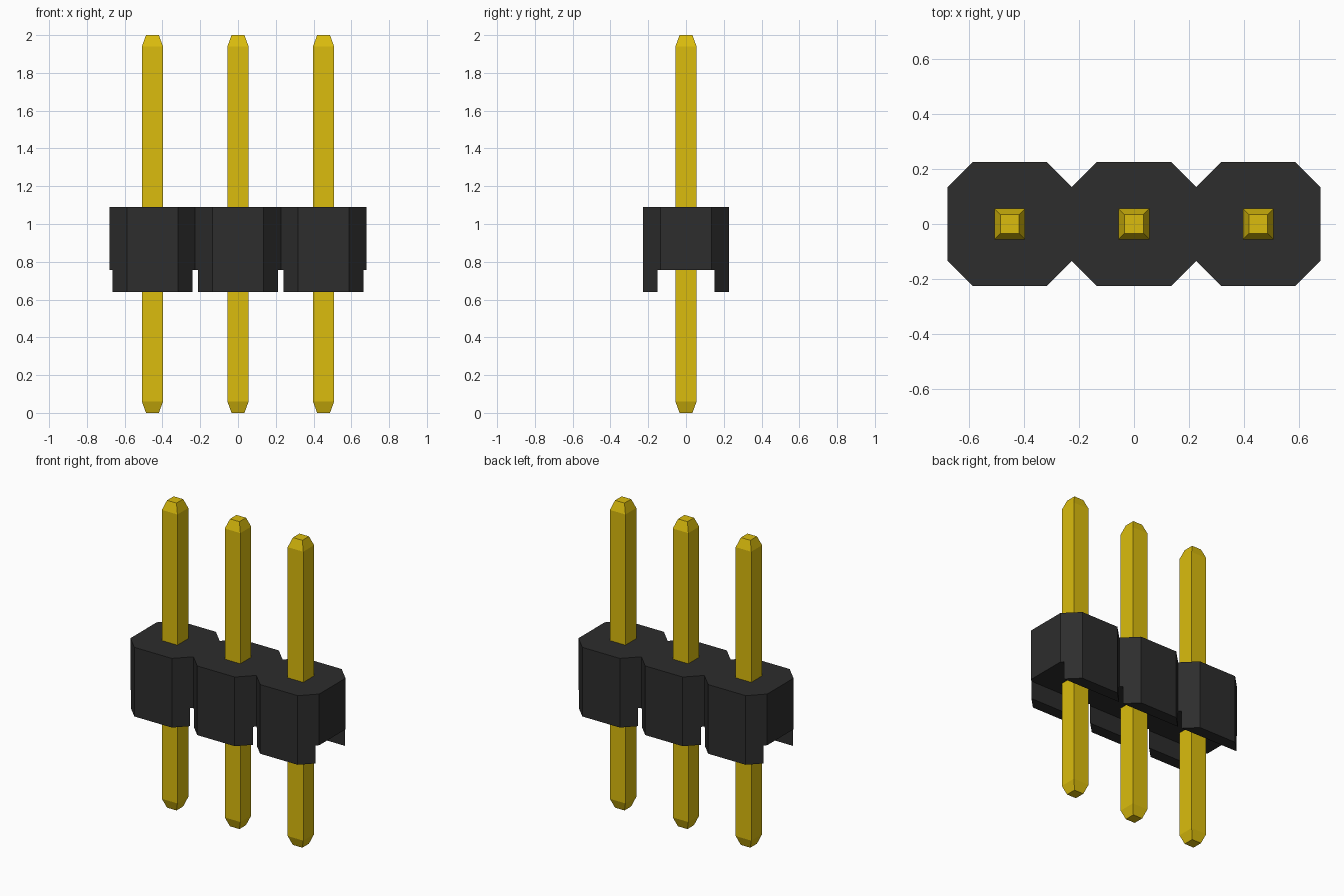
import bpy
import bmesh

if "Cube" in bpy.data.objects:
    bpy.data.objects.remove(bpy.data.objects["Cube"], do_unlink=True)

PITCH = 0.453
HALF = PITCH / 2      # half of one housing segment
FLAT = 0.135          # half length of each straight octagon side
COLUMNS = (-1, 0, 1)


def make_material(name, color, roughness):
    mat = bpy.data.materials.new(name)
    mat.use_nodes = True
    mat.diffuse_color = (*color, 1)
    bsdf = mat.node_tree.nodes["Principled BSDF"]
    bsdf.inputs["Base Color"].default_value = (*color, 1)
    bsdf.inputs["Roughness"].default_value = roughness
    return mat


def loft(name, rings, mat=None):
    """Join stacked rings of equal length into a closed solid."""
    bm = bmesh.new()
    loops = [[bm.verts.new(p) for p in ring] for ring in rings]
    for low, high in zip(loops, loops[1:]):
        for i in range(len(low)):
            j = (i + 1) % len(low)
            bm.faces.new((low[i], low[j], high[j], high[i]))
    bm.faces.new(loops[0][::-1])
    bm.faces.new(loops[-1])
    bmesh.ops.recalc_face_normals(bm, faces=bm.faces)
    mesh = bpy.data.meshes.new(name)
    bm.to_mesh(mesh)
    bm.free()
    obj = bpy.data.objects.new(name, mesh)
    bpy.context.collection.objects.link(obj)
    if mat:
        mesh.materials.append(mat)
    return obj


def rectangle(hx, hy, z, cx=0):
    return [(cx - hx, -hy, z), (cx + hx, -hy, z), (cx + hx, hy, z), (cx - hx, hy, z)]


black = make_material("black plastic", (0.026, 0.026, 0.026), 0.6)
gold = make_material("gold metal", (0.708, 0.504, 0.004), 0.4)

# Housing: a row of octagons sharing their notches, extruded upward
front = [(-PITCH - HALF, -FLAT)]
for c in COLUMNS:
    x = c * PITCH
    front += [(x - FLAT, -HALF), (x + FLAT, -HALF), (x + HALF, -FLAT)]
outline = front + [(-x, -y) for x, y in front]
housing = loft("housing", [[(x, y, z) for x, y in outline] for z in (0.64, 1.09)], black)

# Channel along the underside, leaving a row of feet on each side
cutter = loft("channel_cutter", [rectangle(1, 0.15, z) for z in (0.5, 0.757)])
cutter.hide_render = True
cut = housing.modifiers.new("channel", 'BOOLEAN')
cut.operation = 'DIFFERENCE'
cut.solver = 'EXACT'
cut.object = cutter
bpy.context.view_layer.objects.active = housing
bpy.ops.object.modifier_apply(modifier=cut.name)
bpy.data.objects.remove(cutter, do_unlink=True)

# Square pins with tapered ends
PIN, TIP, TAPER = 0.056, 0.034, 0.06
for c, side in zip(COLUMNS, ("right", "middle", "left")):
    profile = ((TIP, 0), (PIN, TAPER), (PIN, 2 - TAPER), (TIP, 2))
    loft(side + "_pin", [rectangle(r, r, z, c * PITCH) for r, z in profile], gold)
